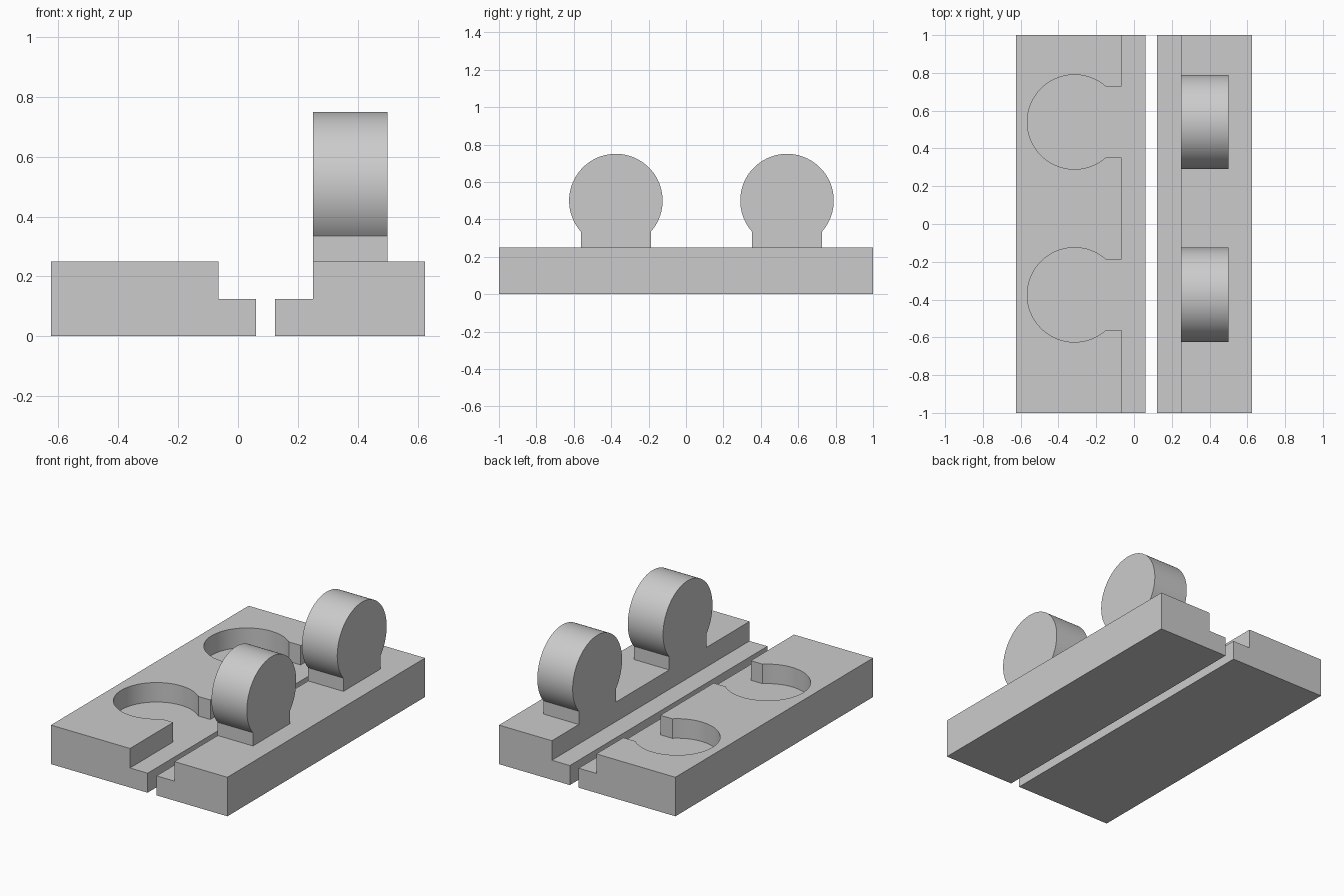
import bpy
import bmesh
from math import asin, cos, pi, sin
from mathutils import Vector

if "Cube" in bpy.data.objects:
    bpy.data.objects.remove(bpy.data.objects["Cube"], do_unlink=True)

grey = bpy.data.materials.new("plain_grey")
grey.use_nodes = True
grey.diffuse_color = (0.6, 0.6, 0.6, 1)
grey.node_tree.nodes["Principled BSDF"].inputs["Base Color"].default_value = grey.diffuse_color

BASE_H, LEDGE_H = 0.25, 0.125
RADIUS, NECK = 0.25, 0.1875
CENTRES = (-0.375, 0.54)


def prism(name, outline, push):
    """Extrude a closed outline of 3D points along a vector."""
    bm = bmesh.new()
    face = bm.faces.new([bm.verts.new(p) for p in outline])
    top = bmesh.ops.extrude_face_region(bm, geom=[face])["geom"]
    verts = [v for v in top if isinstance(v, bmesh.types.BMVert)]
    bmesh.ops.translate(bm, verts=verts, vec=Vector(push))
    bmesh.ops.recalc_face_normals(bm, faces=bm.faces)
    mesh = bpy.data.meshes.new(name)
    bm.to_mesh(mesh)
    bm.free()
    mesh.materials.append(grey)
    obj = bpy.data.objects.new(name, mesh)
    bpy.context.collection.objects.link(obj)
    return obj


def keyhole(reach, steps=72):
    """Round head at the origin with a straight neck running along +u."""
    start = asin(NECK / RADIUS)
    sweep = 2 * (pi - start)
    angles = [start + sweep * i / steps for i in range(steps + 1)]
    arc = [(RADIUS * cos(a), RADIUS * sin(a)) for a in angles]
    return arc + [(reach, -NECK), (reach, NECK)]


def combine(obj, tool, operation):
    """Apply a boolean and drop the tool object."""
    bpy.ops.object.select_all(action="DESELECT")
    bpy.context.view_layer.objects.active = obj
    obj.select_set(True)
    mod = obj.modifiers.new("combine", "BOOLEAN")
    mod.operation, mod.solver, mod.object = operation, "EXACT", tool
    bpy.ops.object.modifier_apply(modifier=mod.name)
    bpy.data.objects.remove(tool, do_unlink=True)


def stepped_base(name, outer, step, inner):
    """Full-length block with a low ledge along its inner edge."""
    section = [(outer, 0), (inner, 0), (inner, LEDGE_H),
               (step, LEDGE_H), (step, BASE_H), (outer, BASE_H)]
    return prism(name, [(x, -1, z) for x, z in section], (0, 2, 0))


# Block with two keyhole pockets open to the ledge
socket_base = stepped_base("socket_base", -0.625, -0.065, 0.06)
for cy in CENTRES:
    outline = [(u - 0.315, v + cy, LEDGE_H) for u, v in keyhole(0.3)]
    combine(socket_base, prism("pocket_cutter", outline, (0, 0, 0.3)), "DIFFERENCE")

# Block with two upright round tabs
tab_base = stepped_base("tab_base", 0.625, 0.25, 0.123)
for cy in CENTRES:
    outline = [(0.25, v + cy, 0.5 - u) for u, v in keyhole(0.3)]
    combine(tab_base, prism("round_tab", outline, (0.25, 0, 0)), "UNION")

# Smooth the round walls, keep the corners crisp
for obj in (socket_base, tab_base):
    bpy.ops.object.select_all(action="DESELECT")
    bpy.context.view_layer.objects.active = obj
    obj.select_set(True)
    bpy.ops.object.shade_smooth_by_angle(angle=pi / 6)
